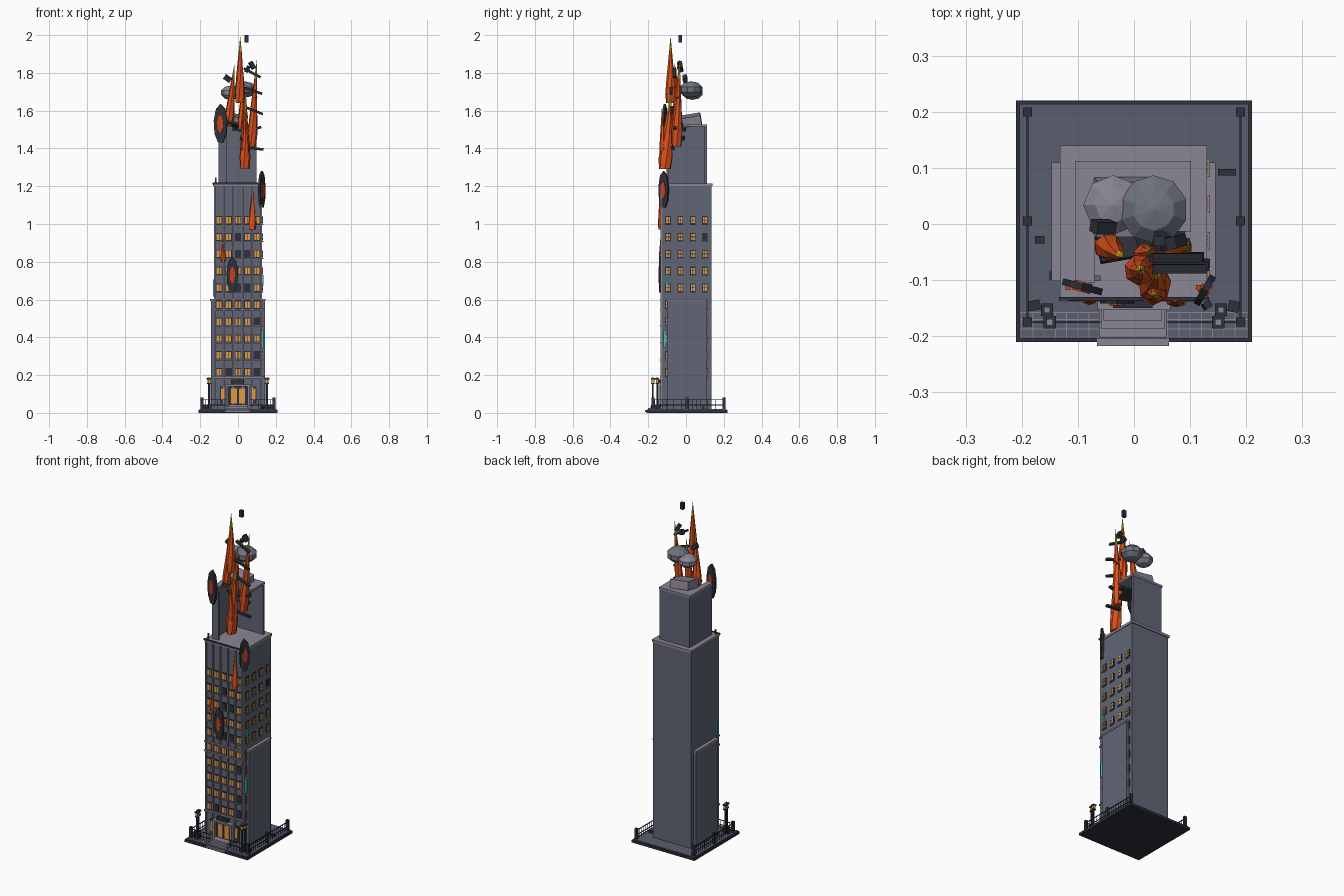
import bpy, bmesh, math, random
from mathutils import Matrix, Vector, Euler

random.seed(4)
cube = bpy.data.objects.get("Cube")
if cube:
    bpy.data.objects.remove(cube)


def material(name, *srgb):
    lin = [((c + 0.055) / 1.055) ** 2.4 for c in srgb] + [1]
    m = bpy.data.materials.new(name)
    m.use_nodes = True
    m.diffuse_color = lin
    m.node_tree.nodes["Principled BSDF"].inputs["Base Color"].default_value = lin
    return m


iron = material("dark iron", 0.18, 0.19, 0.23)
wall = material("blue grey wall", 0.38, 0.40, 0.46)
stone = material("pale stone", 0.54, 0.52, 0.58)
asphalt = material("ground grey", 0.35, 0.37, 0.43)
amber = material("lit window amber", 0.88, 0.60, 0.27)
orange = material("flame orange", 0.86, 0.32, 0.11)
yellow = material("flame yellow", 0.88, 0.72, 0.15)
cyan = material("cyan glow", 0.25, 0.75, 0.72)
smoke = material("smoke grey", 0.43, 0.45, 0.50)
red = material("ember red", 0.80, 0.25, 0.12)


def finish(name, bm, *mats):
    mesh = bpy.data.meshes.new(name)
    bmesh.ops.recalc_face_normals(bm, faces=bm.faces)
    bm.to_mesh(mesh)
    bm.free()
    for m in mats:
        mesh.materials.append(m)
    ob = bpy.data.objects.new(name, mesh)
    bpy.context.collection.objects.link(ob)
    return ob


def boxes(name, mat, items):
    """One object from (centre, size, optional rotation in degrees) boxes."""
    bm = bmesh.new()
    for loc, size, *rot in items:
        turn = Euler([math.radians(a) for a in rot[0]]) if rot else Euler()
        bmesh.ops.create_cube(bm, size=1, matrix=Matrix.LocRotScale(Vector(loc), turn, Vector(size)))
    return finish(name, bm, mat)


def span(x0, x1, y0, y1, z0, z1):
    return ((x0 + x1) / 2, (y0 + y1) / 2, (z0 + z1) / 2), (x1 - x0, y1 - y0, z1 - z0)


# Ground slab, kerb and forecourt paving
boxes("base_slab", iron, [span(-.21, .21, -.21, .22, 0, .014)])
boxes("ground", asphalt, [span(-.204, .204, -.204, .214, .012, .02)])
boxes("paving_joints", stone,
      [((i * .02, -.181, .02), (.0015, .046, .002)) for i in range(-10, 11)]
      + [((0, y, .02), (.406, .0015, .002)) for y in (-.158, -.17, -.187, -.2)])
boxes("entrance_steps", stone,
      [span(-.054 - i * .004, .05 + i * .004, -.172 - i * .015, -.12, .005, .045 - i * .01) for i in range(4)])

# Fence with posts
posts = [(s * .19, y) for s in (-1, 1) for y in (-.175, .005, .2)]
boxes("fence_posts", iron, [((x, y, .05), (.016, .016, .065)) for x, y in posts])
rails = [((s * .19, .012, z), (.004, .375, .004)) for s in (-1, 1) for z in (.042, .07)]
rails += [((s * .125, -.175, z), (.13, .003, .004)) for s in (-1, 1) for z in (.042, .07)]
rails += [((s * .19, -.165 + i * .02, .045), (.002, .002, .05)) for s in (-1, 1) for i in range(19)]
rails += [((s * (.07 + i * .02), -.175, .045), (.002, .002, .05)) for s in (-1, 1) for i in range(6)]
boxes("fence_rails", iron, rails)

# Street lamps
for side, s in (("right", -1), ("left", 1)):
    for i, (x, y) in enumerate(((.155, -.153), (.15, -.175))):
        boxes(f"lamp_post_{side}_{i}", iron, [((s * x, y, .085), (.008, .008, .14)),
              ((s * x, y, .03), (.02, .02, .025)), ((s * x, y, .155), (.018, .018, .006)),
              ((s * x, y, .181), (.022, .022, .006))])
        boxes(f"lamp_glow_{side}_{i}", amber, [((s * x, y, .168), (.014, .014, .02))])
        boxes(f"lamp_cap_{side}_{i}", stone, [((s * x, y, .186), (.011, .011, .004))])

# Rubble on the ground
boxes("ground_rubble", iron, [((.166, .092, .026), (.032, .012, .014)),
      ((-.168, -.028, .026), (.017, .013, .014)), ((-.143, -.092, .03), (.016, .014, .02)),
      ((-.178, -.145, .03), (.022, .018, .02), (0, 0, 10)),
      ((.178, -.147, .03), (.02, .02, .02), (0, 0, -12)),
      ((.13, -.145, .028), (.014, .012, .016), (0, 15, 30))])

# Main tower, side wings and trim
boxes("main_tower", wall, [span(-.126, .126, -.126, .134, .02, 1.205)])
boxes("side_wings", wall, [span(-.144, -.12, -.1, .108, .02, .595), span(.12, .142, -.1, .108, .02, .595)])
boxes("wing_caps", stone, [span(-.147, -.12, -.102, .11, .592, .602), span(.12, .145, -.102, .11, .592, .602)])
boxes("roof_cap", stone, [span(-.132, .13, -.132, .14, 1.2, 1.215)])
boxes("roof_edge", iron, [span(-.134, .134, -.136, -.13, 1.209, 1.219)])
boxes("front_pilasters", stone,
      [((x, -.13, .62), (.008, .01, 1.16)) for x in (-.122, -.075, -.025, .025, .075, .122)])
boxes("front_bands", stone, [((0, -.13, z), (.262, .016, .008)) for z in (.545, .6, .185)])

# Windows: dark frames, lit panes and sills on the front and left side
rows = [.215 + .0895 * i for i in range(10)]
frames, panes, dark, sills = [], [], [], []
for z in rows:
    for x in (-.1, -.05, 0, .05, .1):
        frames.append(((x, -.127, z), (.034, .006, .044)))
        sills.append(((x, -.131, z - .024), (.036, .012, .004)))
        target = dark if random.random() < .15 else panes
        target += [((x + d, -.13, z), (.012, .004, .034)) for d in (-.0075, .0075)]
    for y in (-.095, -.03, .036, .1):
        frames.append(((.127, y, z), (.006, .03, .044)))
        sills.append(((.13, y, z - .024), (.01, .032, .004)))
        target = dark if random.random() < .15 else panes
        target += [((.13, y + d, z + e), (.004, .009, .014)) for d in (-.006, .006) for e in (-.009, .009)]
boxes("window_frames", iron, frames)
boxes("lit_panes", amber, panes)
boxes("dark_panes", iron, dark)
boxes("window_sills", stone, sills)
boxes("cyan_lights", cyan, [((.131, -.1, .7), (.008, .012, .05)), ((.13, -.112, .39), (.012, .012, .09)),
                            ((-.129, -.105, .66), (.006, .012, .09))])

# Entrance
boxes("entrance_frame", stone, [((x, -.138, .092), (.012, .026, .11)) for x in (-.058, .055)]
      + [((0, -.138, .145), (.13, .03, .01))])
boxes("entrance_recess", iron, [((0, -.13, .09), (.11, .01, .1)), ((-.08, -.128, .095), (.03, .008, .09)),
                                ((.083, -.128, .095), (.03, .008, .09))])
boxes("entrance_doors", amber, [((x, -.136, .09), (.032, .004, .08)) for x in (-.022, .022)]
      + [((x, -.133, .1), (.018, .004, .06)) for x in (-.08, .083)])
boxes("entrance_sign", iron, [((-.002, -.14, .167), (.07, .02, .022))])

# Roof beacons
for name, x in (("right", -.118), ("left", .115)):
    boxes(f"beacon_post_{name}", iron, [((x, -.113, 1.225), (.006, .006, .025))])
    boxes(f"beacon_light_{name}", red, [((x, -.113, 1.24), (.009, .009, .01))])

# Broken upper storey: back and right walls, remaining roof slab
boxes("upper_walls", wall, [span(-.102, .099, .098, .11, 1.21, 1.52), span(-.102, -.09, -.102, .11, 1.21, 1.52),
                            span(-.102, -.06, -.102, -.092, 1.21, 1.5)])
boxes("upper_roof", stone, [span(-.105, .102, -.013, .112, 1.515, 1.528), span(-.105, -.07, -.105, 0, 1.515, 1.528)])
boxes("roof_hatch", stone, [((-.01, .03, 1.55), (.12, .1, .05), (10, 8, 0))])
boxes("broken_slabs", iron, [((.03, -.03, 1.5), (.12, .06, .014), (12, 8, 0)),
                             ((.05, -.02, 1.45), (.08, .03, .012), (35, 10, 0)),
                             ((-.03, -.04, 1.53), (.07, .05, .015), (-15, 12, 10))])

# Loose beams and blocks in the air
boxes("flying_beams", iron,
      [((x, y, z), (.1, .016, .012), (5, tilt, 0)) for x, y, z, tilt in
       ((.075, -.06, 1.8, 28), (.08, -.08, 1.705, 18), (.085, -.075, 1.6, 22), (.075, -.058, 1.5, -15),
        (.085, -.07, 1.4, 6))])
boxes("flying_blocks", iron, [((.045, -.03, 1.98), (.02, .018, .04)), ((-.055, -.005, 1.77), (.04, .022, .025), (15, 35, 0)),
      ((.05, -.03, 1.82), (.02, .025, .03), (20, 30, 0)), ((.075, -.032, 1.84), (.022, .022, .04), (0, -30, 15)),
      ((.09, -.04, 1.66), (.02, .02, .03), (25, 10, 0))])


# Flames: leaning faceted spikes with yellow tips
def flame(name, base, tip, rx, ry, sides=7):
    base, tip = Vector(base), Vector(tip)
    bm = bmesh.new()
    rings = []
    for t, r in ((0, .85), (.15, 1), (.45, .68), (.78, .3), (1, .02)):
        c = base.lerp(tip, t)
        rings.append([bm.verts.new((c.x + rx * r * math.cos(a), c.y + ry * r * math.sin(a), c.z))
                      for a in [math.tau * (k + t) / sides for k in range(sides)]])
    for i, (low, high) in enumerate(zip(rings, rings[1:])):
        for k in range(sides):
            f = bm.faces.new((low[k], low[(k + 1) % sides], high[(k + 1) % sides], high[k]))
            f.material_index = 1 if i == 3 else 0
    bm.faces.new(rings[0])
    bm.faces.new(rings[-1])
    return finish(name, bm, orange, yellow)


flame("flame_centre", (.01, -.082, 1.64), (.012, -.082, 1.99), .028, .028)
flame("flame_right", (-.05, -.038, 1.52), (-.018, -.06, 1.85), .026, .024)
flame("flame_left", (.072, -.05, 1.41), (.1, -.035, 1.87), .027, .03)
flame("flame_front", (.036, -.112, 1.29), (.04, -.08, 1.7), .03, .038)
flame("flame_front_low", (.04, -.12, 1.36), (.035, -.128, 1.61), .02, .02)
flame("flame_middle", (.02, -.06, 1.5), (.03, -.045, 1.78), .024, .024)
flame("facade_flame_upper", (.075, -.136, .97), (.078, -.138, 1.19), .02, .012)
flame("facade_flame_lower", (-.08, -.134, .8), (-.076, -.136, .92), .014, .01)


# Scorched blast marks with glowing centres
def blast(name, loc, w, h, angle):
    for part, mat, scale, depth in (("scorch", iron, 1, .012), ("ember", red, .45, .018)):
        bm = bmesh.new()
        m = (Matrix.Translation(loc) @ Matrix.Rotation(math.radians(angle), 4, "Z")
             @ Matrix.Diagonal((w * scale, 1, h * scale, 1)) @ Matrix.Rotation(math.pi / 2, 4, "X"))
        bmesh.ops.create_cone(bm, cap_ends=True, segments=9, radius1=1, radius2=1, depth=depth, matrix=m)
        finish(f"{name}_{part}", bm, mat)


blast("upper_blast", (-.092, -.112, 1.53), .037, .105, -15)
blast("facade_blast", (-.03, -.136, .73), .031, .1, 0)
blast("corner_blast", (.126, -.118, 1.18), .03, .1, 60)

# Smoke puffs
for name, loc, r, mat, n in (("smoke_pale", (-.037, .034, 1.695), .056, stone, 8),
                             ("smoke_dark", (.035, .026, 1.712), .064, smoke, 10)):
    bm = bmesh.new()
    bmesh.ops.create_uvsphere(bm, u_segments=n, v_segments=5, radius=r,
                              matrix=Matrix.Translation(loc) @ Matrix.Diagonal((1, 1, .68, 1)))
    finish(name, bm, mat)
